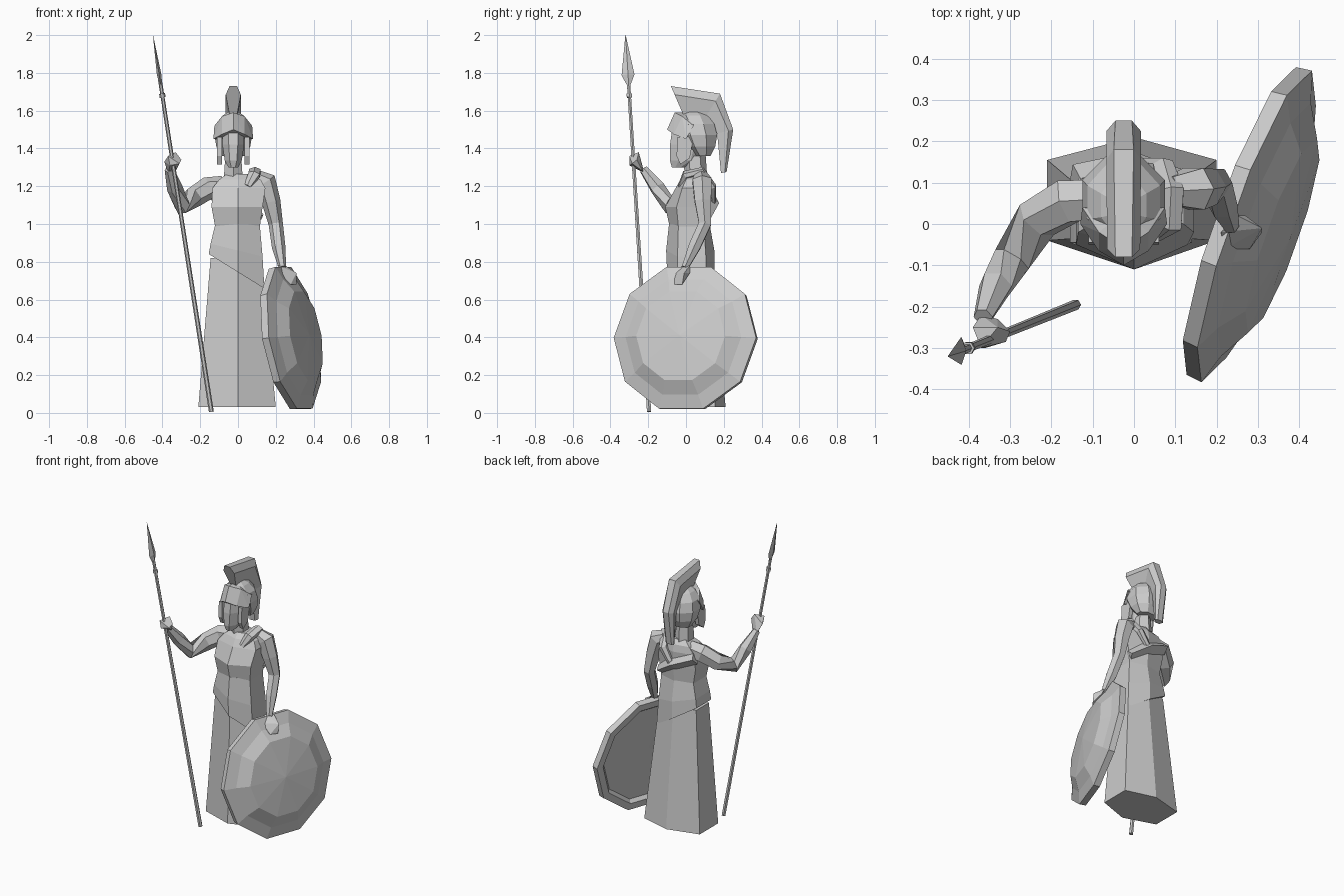
import bpy, bmesh
from math import sin, cos, pi
from mathutils import Vector

cube = bpy.data.objects.get("Cube")
if cube:
    bpy.data.objects.remove(cube)

stone = bpy.data.materials.new("grey stone")
stone.use_nodes = True
GREY = (0.6, 0.6, 0.6, 1)
stone.diffuse_color = GREY
stone.node_tree.nodes["Principled BSDF"].inputs["Base Color"].default_value = GREY


def finish(name, bm):
    bmesh.ops.recalc_face_normals(bm, faces=bm.faces)
    mesh = bpy.data.meshes.new(name)
    bm.to_mesh(mesh)
    bm.free()
    mesh.materials.append(stone)
    obj = bpy.data.objects.new(name, mesh)
    bpy.context.collection.objects.link(obj)
    return obj


def loft(name, rings):
    """Skin a list of equal-length point rings and cap both ends."""
    bm = bmesh.new()
    rows = [[bm.verts.new(p) for p in ring] for ring in rings]
    n = len(rows[0])
    for a, b in zip(rows, rows[1:]):
        for i in range(n):
            j = (i + 1) % n
            bm.faces.new((a[i], a[j], b[j], b[i]))
    bm.faces.new(rows[0])
    bm.faces.new(rows[-1])
    return finish(name, bm)


def limb(name, path, radii, sides=6, ref=(0, 1, 0), flat=1.0):
    """Tapered tube along a path; flat squashes it along one axis."""
    pts = [Vector(p) for p in path]
    rings = []
    for i, p in enumerate(pts):
        t = (pts[min(i + 1, len(pts) - 1)] - pts[max(i - 1, 0)]).normalized()
        u = t.cross(Vector(ref)).normalized()
        v = t.cross(u)
        angles = [2 * pi * k / sides for k in range(sides)]
        rings.append([p + radii[i] * (cos(a) * u * flat + sin(a) * v) for a in angles])
    return loft(name, rings)


def hull(name, points):
    bm = bmesh.new()
    for p in points:
        bm.verts.new(p)
    bmesh.ops.convex_hull(bm, input=bm.verts)
    bmesh.ops.dissolve_limit(bm, angle_limit=0.02, verts=bm.verts, edges=bm.edges)
    return finish(name, bm)


def gown_ring(z, left, right, front, side_front, side_back, back, slope=0):
    """Six-cornered body section with a centre front fold."""
    pts = [(0, front), (right, side_front), (right, side_back),
           (0, back), (left, side_back), (left, side_front)]
    return [(x, y, z + slope * x) for x, y in pts]


def oval(z, rx, y0, y1, sides=8):
    cy, ry = (y0 + y1) / 2, (y1 - y0) / 2
    angles = [2 * pi * (k + 0.5) / sides for k in range(sides)]
    return [(HEAD_X + rx * 1.08 * cos(a), cy + ry * 1.08 * sin(a), z) for a in angles]


HEAD_X = -0.025

# Gown: long skirt and bloused upper body with a slanted hem
loft("skirt", [
    gown_ring(0.03, -0.21, 0.2, -0.11, -0.04, 0.155, 0.21),
    gown_ring(0.82, -0.145, 0.125, -0.085, -0.035, 0.1, 0.135)])
loft("bodice", [
    gown_ring(0.745, -0.155, 0.14, -0.1, -0.045, 0.11, 0.15, -0.62),
    gown_ring(0.86, -0.145, 0.13, -0.105, -0.045, 0.105, 0.15, -0.25),
    gown_ring(1.0, -0.12, 0.115, -0.09, -0.04, 0.095, 0.125)])
loft("chest", [
    gown_ring(0.98, -0.12, 0.115, -0.085, -0.04, 0.095, 0.125),
    gown_ring(1.09, -0.14, 0.13, -0.11, -0.05, 0.1, 0.135),
    gown_ring(1.19, -0.135, 0.145, -0.055, -0.02, 0.11, 0.14),
    gown_ring(1.235, -0.1, 0.12, -0.03, 0.0, 0.11, 0.13),
    gown_ring(1.265, -0.06, 0.06, 0.0, 0.02, 0.09, 0.11)])

# Cloth roll over the left shoulder and sash across the back
limb("shoulder_roll",
     [(0.05, -0.03, 1.2), (0.085, 0.0, 1.26), (0.09, 0.08, 1.28), (0.07, 0.14, 1.2), (0.0, 0.145, 1.1)],
     [0.02, 0.035, 0.035, 0.03, 0.02], ref=(1, 0, 0), flat=0.7)
limb("back_sash", [(-0.14, 0.1, 1.17), (0, 0.13, 1.11), (0.12, 0.1, 1.03)],
     [0.045, 0.045, 0.03], sides=4, flat=0.9)

# Arms
limb("right_arm",
     [(-0.08, 0.06, 1.2), (-0.16, 0.055, 1.19), (-0.235, 0.01, 1.14),
      (-0.295, -0.085, 1.095), (-0.335, -0.15, 1.19), (-0.365, -0.225, 1.29)],
     [0.055, 0.06, 0.055, 0.047, 0.042, 0.024])
limb("left_arm",
     [(0.09, 0.08, 1.25), (0.145, 0.085, 1.225), (0.175, 0.09, 1.12),
      (0.2, 0.1, 1.0), (0.215, 0.045, 0.88), (0.235, -0.005, 0.77)],
     [0.04, 0.058, 0.05, 0.038, 0.036, 0.02])

# Hands
hull("right_hand", [(x, y, z) for x, y, z in [
    (-0.39, -0.25, 1.33), (-0.37, -0.22, 1.27), (-0.33, -0.23, 1.28), (-0.3, -0.26, 1.34),
    (-0.31, -0.285, 1.32), (-0.36, -0.3, 1.31), (-0.37, -0.3, 1.36), (-0.33, -0.25, 1.38)]])
hull("left_hand", [
    (0.21, -0.02, 0.78), (0.25, 0.02, 0.78), (0.22, -0.06, 0.74), (0.27, 0.02, 0.74),
    (0.25, -0.06, 0.69), (0.31, -0.01, 0.74), (0.31, -0.02, 0.68), (0.28, -0.06, 0.68)])

# Head, neck and helmet
loft("neck", [oval(1.22, 0.055, 0.0, 0.11, 6), oval(1.36, 0.045, -0.01, 0.1, 6)])
loft("face", [
    oval(1.3, 0.026, -0.075, -0.01), oval(1.335, 0.045, -0.085, 0.07),
    oval(1.42, 0.058, -0.085, 0.1), oval(1.52, 0.058, -0.07, 0.1)])
loft("helmet", [
    oval(1.36, 0.065, 0.05, 0.13), oval(1.41, 0.09, 0.0, 0.155),
    oval(1.47, 0.1, -0.035, 0.165), oval(1.53, 0.088, -0.045, 0.15),
    oval(1.575, 0.055, -0.025, 0.115), oval(1.595, 0.025, 0.0, 0.08)])
visor = [(HEAD_X, -0.1, 1.5), (HEAD_X, -0.06, 1.59), (HEAD_X, 0.03, 1.59)]
for side in (-1, 1):
    visor += [(HEAD_X + side * x, y, z) for x, y, z in
              [(0.105, 0.0, 1.45), (0.1, 0.04, 1.52), (0.06, -0.065, 1.475), (0.06, -0.02, 1.57)]]
    name = "left" if side > 0 else "right"
    hull(name + "_cheek_guard", [(HEAD_X + side * x, y, z) for x in (0.06, 0.085) for y, z in
                                 [(-0.045, 1.46), (0.04, 1.46), (0.02, 1.35), (-0.03, 1.315), (-0.05, 1.36)]])
hull("visor", visor)

# Crest: sections swept from the brow to the nape
crest = [((-0.015, 1.58), (-0.08, 1.73), 0.04, 0.02),
         ((0.1, 1.56), (0.18, 1.69), 0.042, 0.024),
         ((0.165, 1.48), (0.25, 1.5), 0.042, 0.02),
         ((0.185, 1.27), (0.215, 1.275), 0.03, 0.018)]
rings = []
for inner, outer, wide, edge in crest:
    a, b = Vector(inner), Vector(outer)
    m = a.lerp(b, 0.7)
    rings.append([(HEAD_X + w, p.x, p.y) for p, w in
                  [(a, -edge), (m, -wide), (b, -edge), (b, edge), (m, wide), (a, edge)]])
loft("crest", rings)

# Spear
foot, tip = Vector((-0.14, -0.195, 0.0)), Vector((-0.45, -0.32, 2.0))


def on_spear(t):
    return foot.lerp(tip, t)


limb("spear_shaft", [on_spear(0.003), on_spear(0.9)], [0.013, 0.01])
limb("spear_collar", [on_spear(0.835), on_spear(0.845)], [0.016, 0.016])
limb("spear_blade", [on_spear(0.87), on_spear(0.895), on_spear(1)],
     [0.012, 0.034, 0.001], sides=4, flat=0.35)

# Shield: ten-sided dish, leaning outward
normal = Vector((1, -0.355, 0.17)).normalized()
across = Vector((0, 0, 1)).cross(normal).normalized()
rise = normal.cross(across)
centre = Vector((0.28, 0, 0.395))
profile = [(0.02, 0.01), (0.33, 0.0), (0.35, -0.022), (0.395, -0.022), (0.4, 0.018),
           (0.325, 0.042), (0.25, 0.085), (0.003, 0.105)]
loft("shield", [[centre + normal * d + r * (cos(k * pi / 5) * across + sin(k * pi / 5) * rise)
                 for k in range(10)] for r, d in profile])
